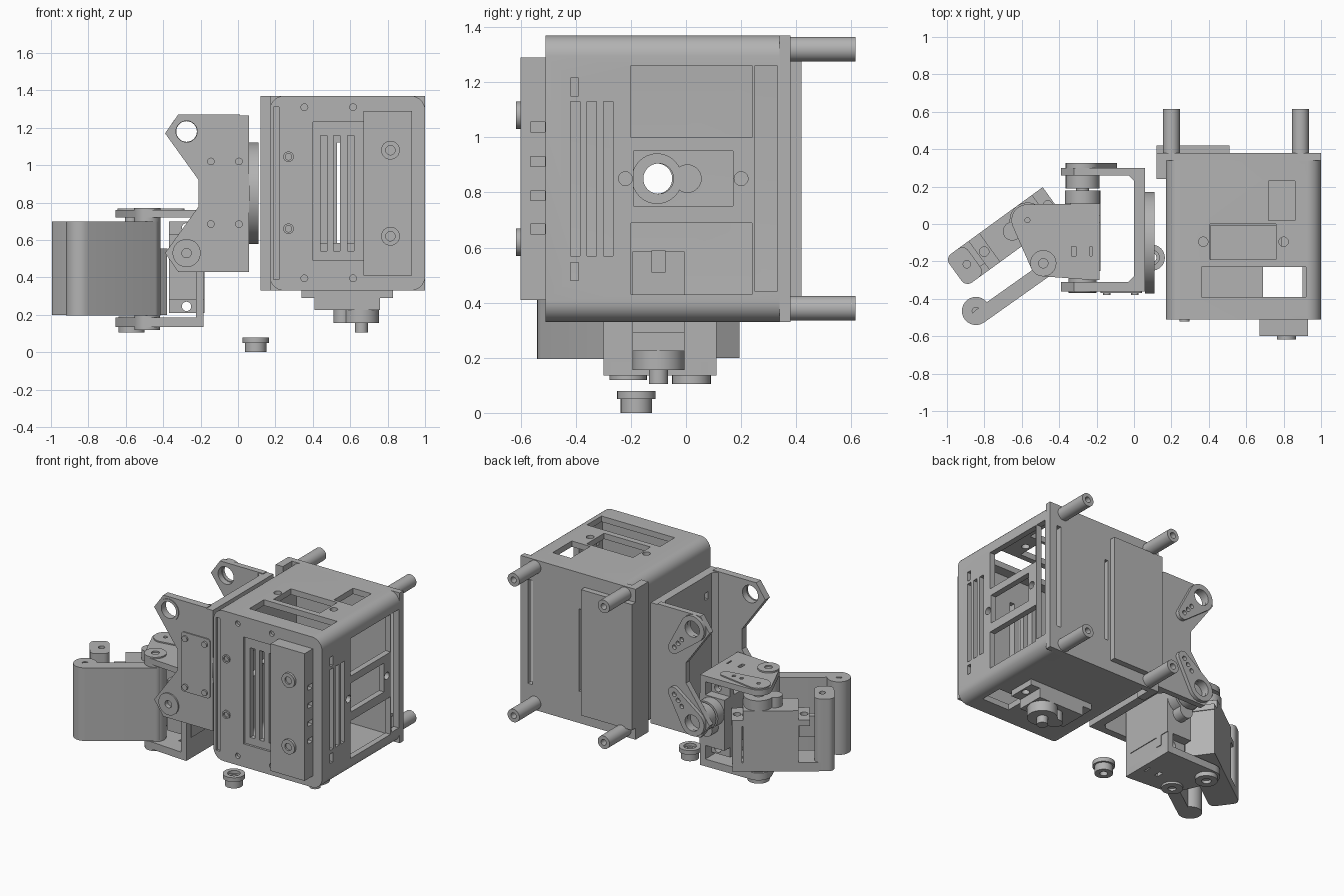
import bpy, bmesh, math
from mathutils import Matrix, Vector
from mathutils.geometry import convex_hull_2d

if "Cube" in bpy.data.objects:
    bpy.data.objects.remove(bpy.data.objects["Cube"])

grey = bpy.data.materials.new("plain grey")
grey.use_nodes = True
grey.diffuse_color = (0.45, 0.45, 0.45, 1)
grey.node_tree.nodes["Principled BSDF"].inputs["Base Color"].default_value = grey.diffuse_color
parts = []


# Extrude a 2D outline along an axis between two heights
def prism(name, axis, pts, a, b, mat=None):
    place = {"x": lambda p, h: (h, p[0], p[1]), "y": lambda p, h: (p[0], h, p[1]),
             "z": lambda p, h: (p[0], p[1], h)}[axis]
    bm = bmesh.new()
    low = [bm.verts.new(place(p, a)) for p in pts]
    high = [bm.verts.new(place(p, b)) for p in pts]
    bm.faces.new(low)
    bm.faces.new(high)
    for i in range(len(pts)):
        j = (i + 1) % len(pts)
        bm.faces.new((low[i], low[j], high[j], high[i]))
    if mat:
        bm.transform(mat)
    bmesh.ops.recalc_face_normals(bm, faces=bm.faces)
    me = bpy.data.meshes.new(name)
    bm.to_mesh(me)
    bm.free()
    me.materials.append(grey)
    ob = bpy.data.objects.new(name, me)
    bpy.context.collection.objects.link(ob)
    parts.append(ob)
    return ob


# Outline wrapped around circles (x, y, radius)
def hull(name, axis, circles, a, b, mat=None):
    pts = []
    for x, y, r in circles:
        for k in range(32):
            t = math.tau * k / 32
            pts.append(Vector((x + r * math.cos(t), y + r * math.sin(t))))
    return prism(name, axis, [pts[i] for i in convex_hull_2d(pts)], a, b, mat)


def box(name, x, y, z, mat=None):
    return prism(name, "z", [(x[0], y[0]), (x[1], y[0]), (x[1], y[1]), (x[0], y[1])], *z, mat)


def rounded(name, axis, u, v, r, a, b):
    return hull(name, axis, [(p, q, r) for p in (u[0] + r, u[1] - r) for q in (v[0] + r, v[1] - r)], a, b)


def disc(name, axis, x, y, r, a, b, mat=None):
    return hull(name, axis, [(x, y, r)], a, b, mat)


# Subtract cutters and discard them
def cut(ob, cutters):
    for c in cutters:
        m = ob.modifiers.new("cut", "BOOLEAN")
        m.object, m.operation, m.solver = c, "DIFFERENCE", "EXACT"
    dg = bpy.context.evaluated_depsgraph_get()
    me = bpy.data.meshes.new_from_object(ob.evaluated_get(dg))
    ob.modifiers.clear()
    ob.data = me
    for c in cutters:
        parts.remove(c)
        bpy.data.objects.remove(c)


# Tube: disc with a blind or through bore
def tube(name, axis, x, y, r, a, b, bore, c, d):
    ob = disc(name, axis, x, y, r, a, b)
    cut(ob, [disc("bore", axis, x, y, bore, c, d)])
    return ob


# Servo with its shaft at the local origin
def servo(name, mat):
    box(name + "_body", (-.25, .1), (-.095, .095), (-.36, 0), mat)
    tabs = box(name + "_tabs", (-.32, .17), (-.095, .095), (-.105, -.065), mat)
    cut(tabs, [disc("hole", "z", x, 0, .025, -.2, .1, mat) for x in (-.285, .135)])
    disc(name + "_collar", "z", 0, 0, .095, 0, .07, mat)
    disc(name + "_gear_cover", "z", -.1, 0, .05, 0, .07, mat)
    disc(name + "_spline", "z", 0, 0, .035, .07, .12, mat)


# Head housing shell
shell = rounded("head_shell", "y", (.17, 1), (.33, 1.37), .075, -.51, .34)
cuts = [rounded("inside", "y", (.21, .96), (.37, 1.33), .04, -.46, .4)]
side = (.9, 1.1)
for z in ((1, 1.26), (.43, .69)):
    cuts.append(box("window", side, (-.2, .24), z))
cuts.append(box("window", side, (-.19, .17), (.75, .95)))
cuts.append(box("window", side, (.25, .33), (.44, 1.26)))
for y in (-.42, -.36, -.3):
    cuts.append(box("slot", side, (y, y + .035), (.57, 1.13)))
for z in (.48, 1.15):
    cuts.append(box("slot", side, (-.42, -.39), (z, z + .065)))
for y in (-.22, .2):
    cuts.append(disc("hole", "x", y, .85, .025, *side))
cuts.append(disc("shaft_hole", "x", -.105, .85, .09, .1, .3))
cuts.append(disc("gear_hole", "x", .005, .85, .05, .1, .3))
top = (1.3, 1.5)
for x, y in (((.36, .92), (-.39, -.23)), ((.405, .76), (-.19, 0)), ((.72, .86), (.02, .23))):
    cuts.append(box("opening", x, y, top))
for x in (.37, .8):
    cuts.append(disc("hole", "z", x, -.095, .025, *top))
cuts.append(box("floor_opening", (.69, .9), (-.39, -.23), (.2, .4)))
# Front grille, side groove and screw holes
cuts.append(box("grille_recess", (.4, .72), (-.6, -.495), (.49, 1.23)))
for x in (.44, .51, .585):
    cuts.append(box("slot", (x, x + .035), (-.6, -.4), (.54, 1.16)))
cuts.append(box("groove", (.19, .22), (-.6, -.495), (.39, 1.31)))
for x in (.355, .615):
    for z in (.395, 1.31):
        cuts.append(disc("hole", "y", x, z, .018, -.6, -.49))
cut(shell, cuts)
for z in (.66, 1.045):
    tube("front_socket", "y", .27, z, .028, -.52, -.48, .017, -.6, -.505)

# Raised front panel with buttons and side slots
panel = box("front_panel", (.67, .93), (-.6, -.5), (.41, 1.29))
cut(panel, [box("slot", (.9, 1), (-.565, -.511), (z, z + .035)) for z in (.65, .77, .895, 1.02)])
for z in (.62, 1.08):
    tube("front_button", "y", .815, z, .05, -.617, -.59, .025, -.7, -.605)

# Back plate, cover, side lip and standoffs
back = box("back_plate", (.12, 1), (.34, .38), (.33, 1.37))
cut(back, [box("slot", (.91, .945), (.2, .5), (.5, 1.22)),
           box("slot", (.53, .555), (.2, .5), (.55, 1.12))])
box("back_cover", (.12, .51), (.375, .42), (.41, 1.28))
box("side_lip", (.12, .175), (.24, .345), (.33, 1.37))
for x in (.2, .89):
    for z in (.38, 1.32):
        tube("standoff", "y", x, z, .045, .37, .615, .02, .55, .7)

# Head servo, shaft pointing down
servo("head_servo", Matrix.Translation((.66, -.1, .225)) @ Matrix.Rotation(math.pi, 4, "X"))
box("servo_connector", (.76, .79), (-.125, -.075), (.51, .59))

# Turntable and U-shaped pan bracket
tube("turntable", "x", -.1, .85, .272, .06, .11, .055, 0, .2)
web = box("bracket_web", (0, .06), (-.36, .3), (.43, 1.265))
cutters = [disc("hole", "x", -.105, .85, .055, -.1, .2)]
cutters += [box("slot", (-.1, .2), (y, y + .03), (z, z + .05)) for y in (-.24, .2) for z in (.55, 1.1)]
cut(web, cutters)
low = [(.01, .43), (-.32, .43), (-.39, .53), (-.21, .78)]
arm = low + [(x, 1.7 - z) for x, z in reversed(low)]
for name, a, b in (("front", -.36, -.31), ("back", .26, .3)):
    ob = prism(name + "_arm", "y", arm, a, b)
    cut(ob, [disc("hole", "y", -.275, z, .06, a - .1, b + .1) for z in (.53, 1.18)])
for y, d in ((-.32, .05), (.27, -.05)):
    prism("gusset", "z", [(.01, y), (-.04, y), (.01, y + d)], .43, 1.265)
for z in (.53, 1.18):
    s = 1 if z < .8 else -1
    horn = hull("arm_horn", "y", [(-.275, z, .09), (-.13, z + s * .17, .04)], .3, .325)
    bores = [disc("bore", "y", -.275 + k * .145, z + s * k * .17, .015, .2, .4) for k in (.55, .75, .95)]
    cut(horn, bores + [disc("hub_hole", "y", -.275, z, .055, .2, .4)])
tube("upper_ring", "y", -.275, 1.18, .075, -.365, -.355, .057, -.5, 0)
tube("lower_hub", "y", -.275, .53, .075, -.37, -.25, .025, -.5, -.34)
rounded("arm_plate", "y", (-.178, .042), (.65, 1.06), .02, -.368, -.355)
for x in (-.145, .005):
    for z in (.685, 1.02):
        disc("plate_screw", "y", x, z, .02, -.38, -.36)

# Tilt servo, shaft pointing back
tilt = Matrix(((0, 1, 0, -.275), (0, 0, 1, .11), (1, 0, 0, .53), (0, 0, 0, 1)))
servo("tilt_servo", tilt)
disc("tilt_hub", "y", -.275, .53, .09, .19, .26)

# Wrist bracket around the tilt servo
outline = [(-.57, .02, .085), (-.485, -.21, .07), (-.215, .08, .03), (-.215, -.27, .03)]
for name, a, b in (("upper", .72, .76), ("lower", .135, .185)):
    plate = hull("wrist_" + name + "_plate", "z", outline, a, b)
    holes = [disc("hole", "z", -.57, .02, .05, a - .1, b + .1)]
    holes += [box("slot", (x, x + .025), (-.17, -.12), (a - .1, b + .1)) for x in (-.335, -.235)]
    cut(plate, holes)
box("wrist_web", (-.225, -.185), (-.3, .11), (.135, .76))
horn = hull("wrist_horn", "z", [(-.57, .02, .075), (-.32, .02, .035)], .745, .768)
cut(horn, [disc("bore", "z", x, .02, .013, .7, .8) for x in (-.57, -.44, -.38)])
tube("wrist_lower_hub", "z", -.57, .02, .07, .105, .19, .03, 0, .125)
tube("finger_lower_hub", "z", -.485, -.21, .068, .12, .2, .025, 0, .135)
tube("finger_upper_hub", "z", -.485, -.21, .07, .69, .77, .025, .75, .9)

# Swinging finger
tube("finger_tip", "z", -.845, -.465, .075, .195, .7, .02, .6, .8)
disc("finger_pivot", "z", -.485, -.21, .07, .195, .7)
hull("finger_panel", "z", [(-.825, -.494, .04), (-.465, -.239, .04)], .195, .7)

# Gripper servo and fixed finger on a slanted frame
slant = Matrix.Translation((-.57, .02, .62)) @ Matrix.Rotation(math.radians(36), 4, "Z")
servo("gripper_servo", slant)
post = hull("fixed_finger", "z", [(x, y, .04) for x in (-.435, -.39) for y in (-.055, .055)], -.42, .08, slant)
cut(post, [disc("hole", "z", -.4, 0, .02, -.1, .2, slant)])
box("frame_floor", (-.43, .16), (-.095, .095), (-.42, -.36), slant)
for x in ((-.32, -.255), (.105, .165)):
    box("frame_post", x, (-.095, .095), (-.42, -.105), slant) if x[0] > 0 else \
        box("frame_rail", (-.4, x[1]), (-.095, -.05), (-.25, -.105), slant)

# Loose bushing below
tube("bushing_flange", "z", .095, -.18, .07, .05, .08, .04, .04, .2)
tube("bushing_body", "z", .095, -.18, .057, 0, .06, .025, -.1, .2)

# Shading
bpy.ops.object.select_all(action="DESELECT")
for ob in parts:
    ob.select_set(True)
bpy.context.view_layer.objects.active = parts[0]
bpy.ops.object.shade_smooth_by_angle(angle=math.radians(30))
